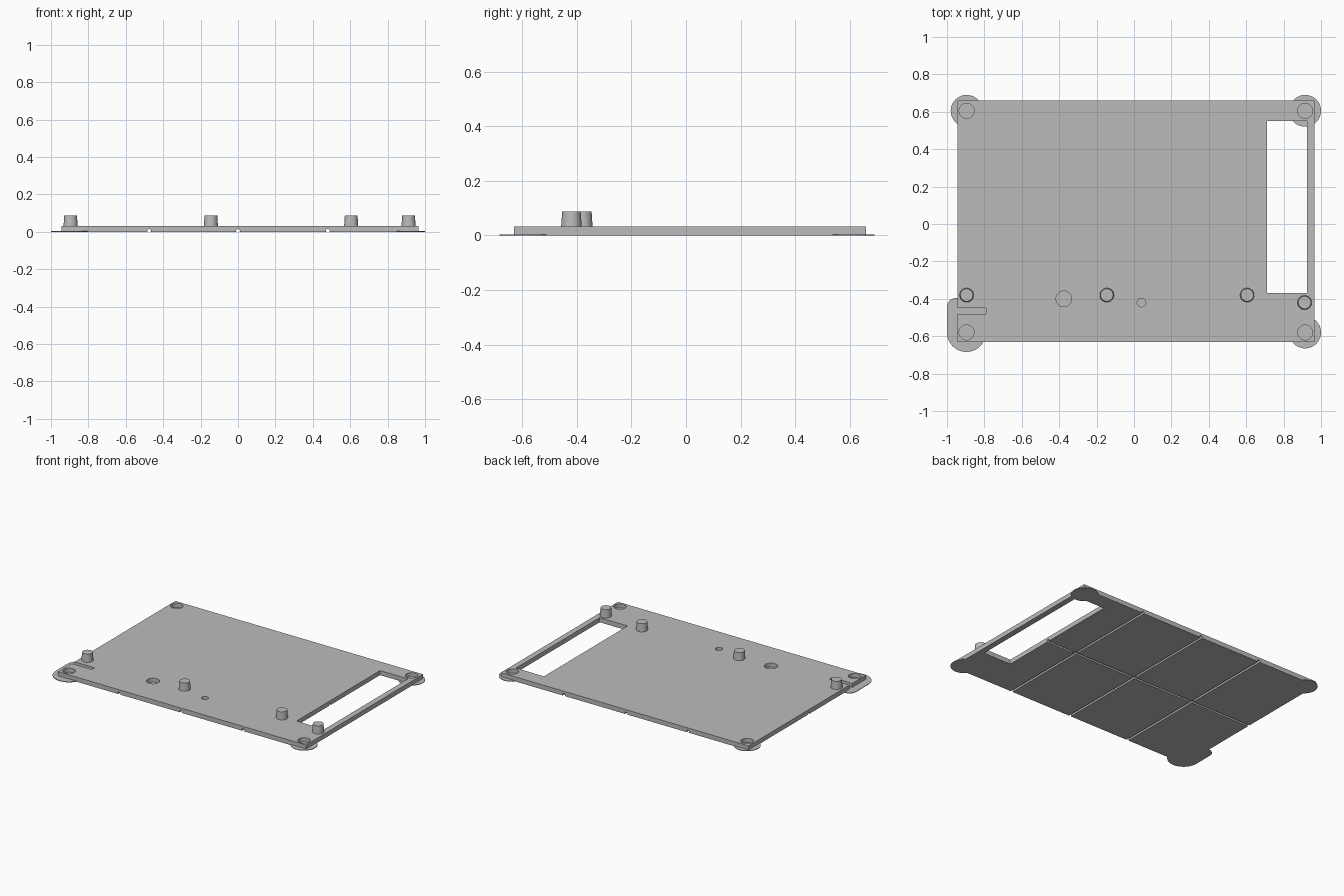
import bpy, bmesh
from mathutils import Matrix, Vector

if "Cube" in bpy.data.objects:
    bpy.data.objects.remove(bpy.data.objects["Cube"], do_unlink=True)

grey = bpy.data.materials.new("plain_grey")
grey.use_nodes = True
grey.diffuse_color = (0.5, 0.5, 0.5, 1)
grey.node_tree.nodes["Principled BSDF"].inputs["Base Color"].default_value = grey.diffuse_color

THICK, BRIM = 0.032, 0.004
BIG, LITTLE = 0.085, 0.04


def make(name, bm):
    mesh = bpy.data.meshes.new(name)
    bm.to_mesh(mesh)
    bm.free()
    mesh.materials.append(grey)
    obj = bpy.data.objects.new(name, mesh)
    bpy.context.collection.objects.link(obj)
    return obj


def box(name, low, high):
    bm = bmesh.new()
    low, high = Vector(low), Vector(high)
    bmesh.ops.create_cube(bm, size=1, matrix=Matrix.Translation((low + high) / 2)
                          @ Matrix.Diagonal((high - low).to_4d()))
    return make(name, bm)


def rod(name, start, end, r1, r2=None, sides=48):
    bm = bmesh.new()
    start, end = Vector(start), Vector(end)
    axis = end - start
    turn = axis.to_track_quat('Z', 'Y').to_matrix().to_4x4()
    bmesh.ops.create_cone(bm, cap_ends=True, segments=sides, radius1=r1, radius2=r2 or r1,
                          depth=axis.length, matrix=Matrix.Translation((start + end) / 2) @ turn)
    return make(name, bm)


def smooth(obj):
    bpy.ops.object.select_all(action='DESELECT')
    obj.select_set(True)
    bpy.context.view_layer.objects.active = obj
    bpy.ops.object.shade_smooth_by_angle()


def cut(target, cutter):
    mod = target.modifiers.new("cut", 'BOOLEAN')
    mod.operation, mod.solver, mod.object = 'DIFFERENCE', 'EXACT', cutter
    bpy.context.view_layer.objects.active = target
    bpy.ops.object.modifier_apply(modifier=mod.name)
    bpy.data.objects.remove(cutter, do_unlink=True)


# Main plate with its window and the edge slot
plate = box("base_plate", (-0.945, -0.63, 0), (0.965, 0.66, THICK))
cut(plate, box("window_cutter", (0.71, -0.37, -0.1), (0.925, 0.55, 0.1)))
cut(plate, box("slot_cutter", (-1.1, -0.48, BRIM), (-0.79, -0.45, 0.1)))

# Round pockets: four corners and two along the front
corners = {"back_left": (0.915, 0.605), "back_right": (-0.895, 0.605),
           "front_left": (0.915, -0.58), "front_right": (-0.895, -0.58)}
pockets = [(x, y, LITTLE) for x, y in corners.values()]
pockets += [(-0.375, -0.4, 0.042), (0.04, -0.42, 0.023)]
for x, y, r in pockets:
    cut(plate, rod("pocket_cutter", (x, y, BRIM), (x, y, 0.1), r))

# Narrow round channels along the underside
for x in (-0.475, 0, 0.48):
    cut(plate, rod("channel_cutter", (x, -0.8, 0.006), (x, 0.8, 0.006), 0.01, sides=16))
cut(plate, rod("channel_cutter", (-1.1, 0, 0.006), (0.8, 0, 0.006), 0.01, sides=16))
smooth(plate)

# Thin round pads under the corners
for name, (x, y) in corners.items():
    if name != "front_right":
        smooth(rod(name + "_pad", (x, y, 0), (x, y, BRIM), BIG))

# Larger front right pad, stretched back past the slot
bm = bmesh.new()
for x, y, r in ((-0.896, -0.58, 0.104), (-0.95, -0.445, 0.05), (-0.89, -0.445, 0.05)):
    bmesh.ops.create_cone(bm, cap_ends=True, segments=48, radius1=r, radius2=r, depth=BRIM,
                          matrix=Matrix.Translation((x, y, BRIM / 2)))
hull = bmesh.ops.convex_hull(bm, input=bm.verts[:])
inner = {g for g in hull["geom_interior"] + hull["geom_unused"] if isinstance(g, bmesh.types.BMVert)}
bmesh.ops.delete(bm, geom=list(inner), context='VERTS')
bmesh.ops.recalc_face_normals(bm, faces=bm.faces[:])
smooth(make("front_right_pad", bm))

# Slightly tapered locating posts
for i, (x, y) in enumerate(((-0.895, -0.38), (-0.145, -0.38), (0.605, -0.38), (0.912, -0.42))):
    smooth(rod(f"post_{i + 1}", (x, y, THICK - 0.005), (x, y, 0.087), 0.038, 0.034))
